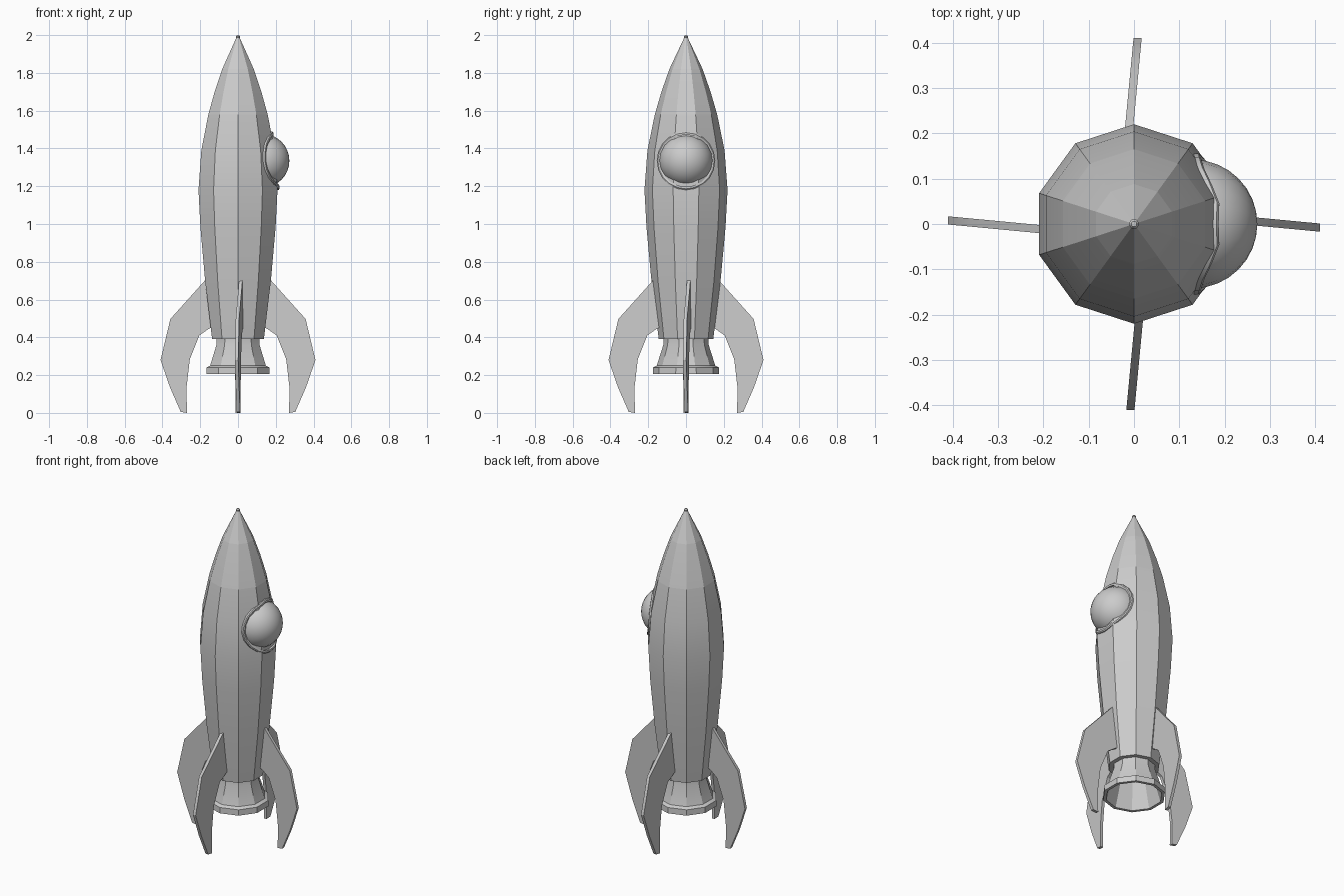
import bpy
import bmesh
from math import sin, cos, pi, radians
from mathutils import Matrix

if "Cube" in bpy.data.objects:
    bpy.data.objects.remove(bpy.data.objects["Cube"])

SIDES = 10
BODY = [(0.144, 0.39), (0.183, 0.70), (0.209, 0.98), (0.22, 1.18),
        (0.204, 1.39), (0.165, 1.58)]


def finish(name, bm, angle=30):
    bmesh.ops.recalc_face_normals(bm, faces=bm.faces)
    me = bpy.data.meshes.new(name)
    bm.to_mesh(me)
    bm.free()
    ob = bpy.data.objects.new(name, me)
    bpy.context.collection.objects.link(ob)
    bpy.ops.object.select_all(action='DESELECT')
    ob.select_set(True)
    bpy.context.view_layer.objects.active = ob
    if angle:
        bpy.ops.object.shade_smooth_by_angle(angle=radians(angle))
    return ob


def lathe(name, profile):
    """Ten-sided turned shape, capped at both ends of the profile."""
    bm = bmesh.new()
    rings = [[bm.verts.new((r * cos(pi / 2 + 2 * pi * i / SIDES),
                            r * sin(pi / 2 + 2 * pi * i / SIDES), z))
              for i in range(SIDES)] for r, z in profile]
    for a, b in zip(rings, rings[1:]):
        for i in range(SIDES):
            j = (i + 1) % SIDES
            bm.faces.new((a[i], a[j], b[j], b[i]))
    bm.faces.new(rings[0])
    bm.faces.new(rings[-1])
    return finish(name, bm)


def hull_x(y, z):
    """x of the faceted hull surface on the window side."""
    for (r0, z0), (r1, z1) in zip(BODY, BODY[1:]):
        if z0 <= z <= z1:
            apothem = (r0 + (r1 - r0) * (z - z0) / (z1 - z0)) * cos(pi / 10)
    return min(apothem, (apothem - abs(y) * sin(pi / 5)) / cos(pi / 5))


# Hull, nose and tip
lathe("hull", BODY)
lathe("nose_cone", [(0.165, 1.58), (0.130, 1.70), (0.088, 1.82)])
lathe("nose_tip", [(0.088, 1.82), (0.010, 1.985), (0.011, 1.992), (0.006, 2.0)])

# Engine nozzle, hollow from below
lathe("engine_nozzle", [(0.118, 0.395), (0.120, 0.36), (0.155, 0.25), (0.175, 0.24),
                        (0.176, 0.205), (0.158, 0.205), (0.105, 0.385)])

# Four swept fins, slightly twisted about the radial line
FIN = [(0.13, 0.70), (0.176, 0.70), (0.358, 0.497), (0.41, 0.28), (0.36, 0.135),
       (0.303, 0.005), (0.27, 0.0), (0.273, 0.13), (0.255, 0.285), (0.205, 0.41),
       (0.155, 0.445), (0.12, 0.46)]
for k, side in enumerate(("right", "back", "left", "front")):
    bm = bmesh.new()
    sheets = [[bm.verts.new((r, 0.012 - 0.095 * (r - 0.2) + t, z)) for r, z in FIN]
              for t in (-0.009, 0.009)]
    for s in sheets:
        bm.faces.new(s)
    n = len(FIN)
    for i in range(n):
        j = (i + 1) % n
        bm.faces.new((sheets[0][i], sheets[0][j], sheets[1][j], sheets[1][i]))
    bm.transform(Matrix.Rotation(k * pi / 2, 4, 'Z'))
    finish("fin_" + side, bm)

# Domed window on the right side
WZ = 1.335
bm = bmesh.new()
bmesh.ops.create_uvsphere(bm, u_segments=20, v_segments=16, radius=0.142)
bm.transform(Matrix.Translation((0.13, 0, WZ)) @ Matrix.Rotation(pi / 2, 4, 'Y'))
bmesh.ops.bisect_plane(bm, geom=bm.verts[:] + bm.edges[:] + bm.faces[:],
                       plane_co=(0.09, 0, 0), plane_no=(1, 0, 0), clear_inner=True)
finish("window_dome", bm, 60)

# Window frame: band that follows the hull facets
bm = bmesh.new()
N = 20
SECTION = [(0.138, -0.01), (0.155, -0.01), (0.155, 0.006), (0.149, 0.011), (0.138, 0.011)]
loops = []
for i in range(N):
    a = 2 * pi * i / N
    x = hull_x(0.149 * cos(a), WZ + 0.149 * sin(a))
    loops.append([bm.verts.new((x + h, r * cos(a), WZ + r * sin(a))) for r, h in SECTION])
for i in range(N):
    a, b = loops[i], loops[(i + 1) % N]
    for k in range(len(SECTION)):
        m = (k + 1) % len(SECTION)
        bm.faces.new((a[k], a[m], b[m], b[k]))
finish("window_frame", bm)
